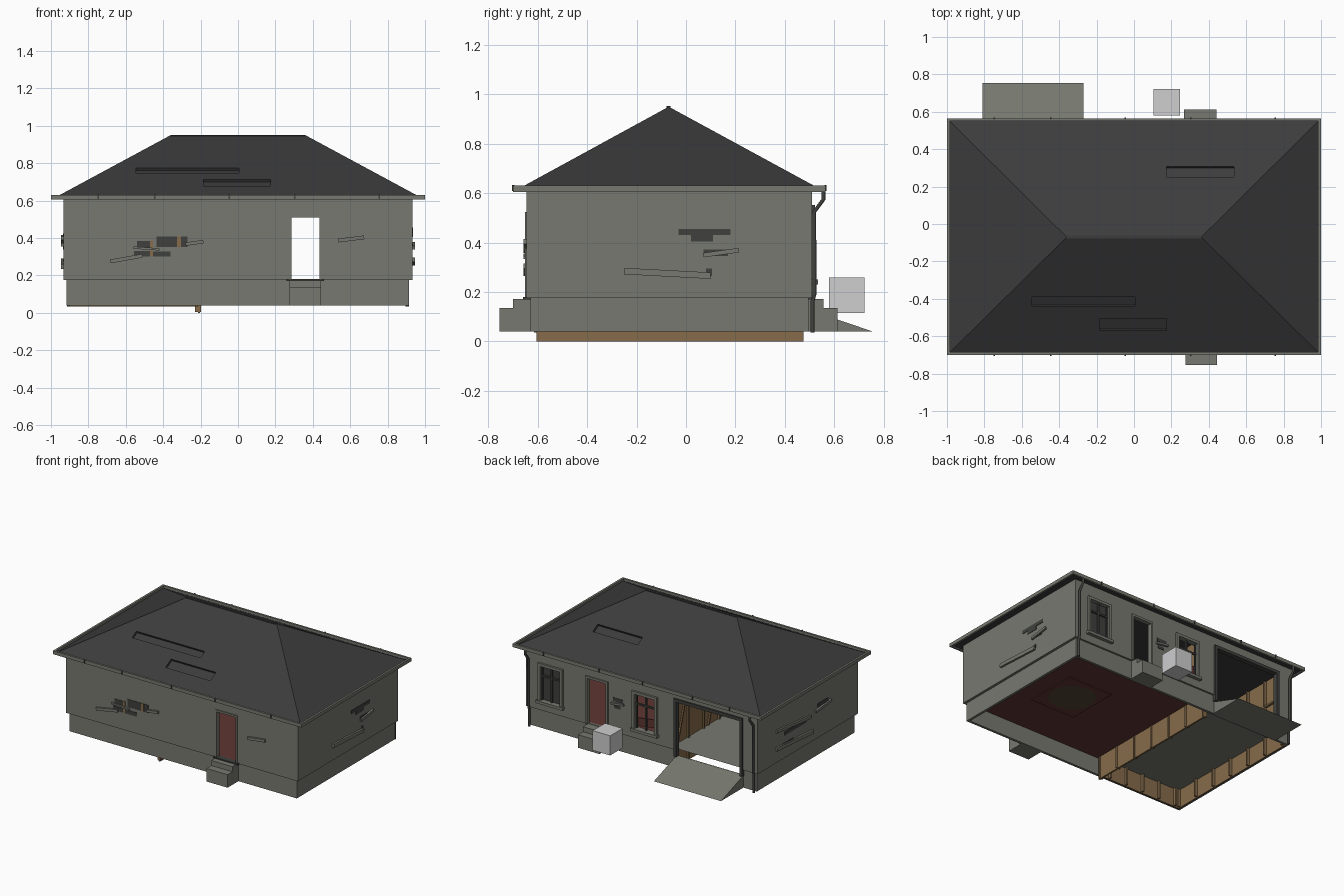
import bpy, bmesh, math
from mathutils import Matrix, Vector

if "Cube" in bpy.data.objects:
    bpy.data.objects.remove(bpy.data.objects["Cube"])


def material(name, r, g, b):
    m = bpy.data.materials.new(name)
    m.diffuse_color = (r, g, b, 1)
    m.use_nodes = True
    m.node_tree.nodes["Principled BSDF"].inputs["Base Color"].default_value = m.diffuse_color
    return m


GREY = material("grey plaster", .185, .19, .16)
ROOF = material("charcoal roofing", .045, .045, .045)
DARK = material("dark trim", .05, .053, .048)
TAN = material("timber", .24, .15, .07)
RED = material("maroon floor", .115, .037, .032)
BROWN = material("brown boards", .085, .06, .035)
WHITE = material("pale crate", .62, .62, .63)


def add(name, bm, mat):
    me = bpy.data.meshes.new(name)
    bmesh.ops.recalc_face_normals(bm, faces=bm.faces[:])
    bm.to_mesh(me)
    bm.free()
    me.materials.append(mat)
    ob = bpy.data.objects.new(name, me)
    bpy.context.collection.objects.link(ob)
    return ob


def box(name, lo, hi, mat, rot=None):
    lo, hi = Vector(lo), Vector(hi)
    bm = bmesh.new()
    m = Matrix.Translation((lo + hi) / 2)
    if rot:
        m = m @ Matrix.Rotation(math.radians(rot[1]), 4, rot[0])
    bmesh.ops.create_cube(bm, size=1, matrix=m @ Matrix.Diagonal((*(hi - lo), 1)))
    return add(name, bm, mat)


def prism(name, yz, x0, x1, mat):
    bm = bmesh.new()
    f = bm.faces.new([bm.verts.new((x0, y, z)) for y, z in yz])
    r = bmesh.ops.extrude_face_region(bm, geom=[f])
    bmesh.ops.translate(bm, vec=(x1 - x0, 0, 0),
                        verts=[v for v in r["geom"] if isinstance(v, bmesh.types.BMVert)])
    return add(name, bm, mat)


def cut(ob, cutters):
    for c in cutters:
        mod = ob.modifiers.new("cut", "BOOLEAN")
        mod.operation, mod.solver, mod.object = "DIFFERENCE", "EXACT", c
    me = bpy.data.meshes.new_from_object(ob.evaluated_get(bpy.context.evaluated_depsgraph_get()))
    ob.modifiers.clear()
    ob.data = me
    for c in cutters:
        bpy.data.objects.remove(c)


def opening(x0, x1, z0, z1, y0, y1):
    return box("cutter", (x0, y0, z0), (x1, y1, z1), GREY)


def frame(name, x0, x1, z0, z1, y0, y1, w, mat, bottom=True):
    box(name + "_left", (x0 - w, y0, z0), (x0, y1, z1), mat)
    box(name + "_right", (x1, y0, z0), (x1 + w, y1, z1), mat)
    box(name + "_head", (x0 - w, y0, z1), (x1 + w, y1, z1 + w), mat)
    if bottom:
        box(name + "_sill", (x0 - w * 1.4, y0, z0 - w), (x1 + w * 1.4, y1 + .01, z0), mat)


# outer walls with doors, windows and garage opening; timber on the inside
GARAGE = (-.80, -.28, .125, .535)
WINDOWS = ((-.11, .05), (.65, .81))
walls = box("walls", (-.933, -.645, .175), (.933, .51, .612), GREY)
cut(walls, [box("cutter", (-.908, -.62, .1), (.908, .485, .7), GREY),
            opening(.28, .44, .16, .515, -.8, .8),
            opening(*GARAGE, .3, .7)]
    + [opening(a, b, .25, .50, .3, .7) for a, b in WINDOWS])
walls.data.materials.clear()
for m in (GREY, TAN):
    walls.data.materials.append(m)
for p in walls.data.polygons:
    c = p.center
    inside = abs(c.x) < .9085 and -.6205 < c.y < .4855 and .18 < c.z < .61
    p.material_index = int(inside and abs(p.normal.z) < .5)

# foundation, open underneath
base = box("foundation", (-.918, -.63, .04), (.915, .497, .176), GREY)
cut(base, [box("cutter", (-.90, -.612, 0), (.897, .479, .3), GREY),
           opening(GARAGE[0], GARAGE[1], GARAGE[2], .3, .3, .7)])

# floors
box("living_floor", (-.2, -.615, .165), (.9, .48, .176), RED)
box("floor_frame", (.27, -.3, .16), (.63, .09, .165), RED)
bm = bmesh.new()
bmesh.ops.create_circle(bm, cap_ends=True, segments=9, radius=.16,
                        matrix=Matrix.Translation((.45, -.1, .158)) @ Matrix.Rotation(math.pi, 4, "X"))
hole = add("floor_hole_boards", bm, BROWN)
bm = bmesh.new()
bm.faces.new([bm.verts.new(p) for p in
              ((-.9, -.612, .17), (-.9, .48, .17), (-.217, .48, .17), (-.217, -.612, .17))])
slab = add("garage_floor_underside", bm, GREY)
for ob in (hole, slab):
    if ob.data.polygons[0].normal.z > 0:
        ob.data.flip_normals()

# timber partition, garage lining and studs
box("partition", (-.215, -.605, 0), (-.203, .475, .605), TAN)
box("garage_front_lining", (-.9, -.615, .035), (-.215, -.605, .605), TAN)
box("garage_side_lining", (-.902, -.605, .035), (-.892, .475, .605), TAN)
for i in range(7):
    y = -.6 + i * .177
    box("partition_stud", (-.23, y, .005), (-.197, y + .012, .6), TAN)
    box("side_stud", (-.892, y, .04), (-.872, y + .012, .6), TAN)
    if i < 6 and i % 2:
        box("partition_brace", (-.225, y + .08, .02), (-.215, y + .092, .58), TAN, ("X", 17))
for i in range(5):
    x = -.86 + i * .14
    box("front_stud", (x, -.605, .04), (x + .012, -.585, .6), TAN)
for z in (.2, .4):
    box("side_rail", (-.892, -.6, z), (-.875, .47, z + .012), TAN)
    box("front_rail", (-.89, -.605, z), (-.22, -.588, z + .012), TAN)

# hip roof with torn shallow recesses
bm = bmesh.new()
e = [bm.verts.new(p) for p in ((-.985, -.687, .613), (.985, -.687, .613),
                               (.985, .55, .613), (-.985, .55, .613))]
r0, r1 = bm.verts.new((-.36, -.07, .95)), bm.verts.new((.36, -.07, .95))
for f in (e[::-1], (e[0], e[1], r1, r0), (e[1], e[2], r1), (e[2], e[3], r0, r1), (e[3], e[0], r0)):
    bm.faces.new(f)
roof = add("hip_roof", bm, ROOF)
holes = []
for x0, x1, y0, y1 in ((-.545, .005, -.44, -.39), (-.185, .175, -.57, -.505), (.175, .535, .25, .308)):
    y = (y0 + y1) / 2
    z = .95 - abs(y + .07) * .337 / .618
    a = 28.6 if y < 0 else -28.6
    h = (y1 - y0) / 2 / math.cos(math.radians(a))
    holes.append(box("cutter", (x0, y - h, z - .016), (x1, y + h, z + .016), ROOF, ("X", a)))
cut(roof, holes)
box("ridge_cap", (-.36, -.078, .94), (.36, -.062, .952), ROOF)

# gutters round the eaves
for s in (-1, 1):
    box("side_gutter", (min(s, s * .985), -.70, .605), (max(s, s * .985), .565, .63), GREY)
box("front_gutter", (-1, -.70, .605), (1, -.685, .63), GREY)
box("back_gutter", (-1, .55, .605), (1, .565, .63), GREY)
for x in (-.75, -.45, -.05, .3, .75):
    for y in (-.705, .56):
        box("gutter_bracket", (x, y, .608), (x + .008, y + .01, .632), DARK)

# downpipes at the back corners
for x in (-.905, .905):
    cu = bpy.data.curves.new("downpipe", "CURVE")
    cu.dimensions, cu.bevel_depth, cu.bevel_resolution, cu.use_fill_caps = "3D", .009, 1, True
    sp = cu.splines.new("POLY")
    path = ((.557, .612), (.557, .575), (.52, .525), (.52, .19), (.512, .16), (.512, .035))
    sp.points.add(len(path) - 1)
    for p, (y, z) in zip(sp.points, path):
        p.co = (x, y, z, 1)
    cu.materials.append(DARK)
    bpy.context.collection.objects.link(bpy.data.objects.new("downpipe", cu))

# steps, ramp and crate
prism("front_steps", ((-.63, .04), (-.755, .04), (-.755, .135), (-.70, .135), (-.70, .172), (-.63, .172)),
      .275, .445, GREY)
prism("back_steps", ((.49, .04), (.613, .04), (.613, .135), (.557, .135), (.557, .172), (.49, .172)),
      .267, .44, GREY)
prism("garage_ramp", ((.497, .04), (.755, .04), (.497, .128)), -.81, -.27, GREY)
box("crate", (.105, .58, .115), (.246, .722, .258), WHITE)

# door, garage and window frames
frame("front_door_frame", .285, .435, .176, .51, -.652, -.62, .014, GREY, False)
frame("back_door_frame", .285, .435, .176, .51, .485, .518, .016, GREY, False)
frame("garage_frame", -.795, -.285, .13, .53, .485, .522, .022, DARK, False)
box("front_threshold", (.26, -.66, .17), (.46, -.62, .18), DARK)
for i, (a, b) in enumerate(WINDOWS):
    frame("window_frame", a, b, .25, .50, .495, .525, .02, GREY)
    box("window_mullion", ((a + b) / 2 - .006, .495, .25), ((a + b) / 2 + .006, .508, .50), DARK)
    box("window_transom", (a, .495, .42), (b, .508, .432), DARK)
    for x in (a, b - .01):
        box("window_sash", (x, .495, .25), (x + .01, .506, .50), DARK)
    if i:
        box("window_glass", (a, .492, .25), (b, .496, .50), DARK)
    else:
        box("boarded_window", (a, .486, .27), (b, .492, .33), RED, ("Y", 8))

# damaged patches: thin dark plates, exposed studs and loose boards
def patch(side, u0, u1, z0, z1, mat=DARK, out=.003, turn=0, name="wall_hole"):
    if side in ("front", "back"):
        a, b = (-.645 - out, -.643) if side == "front" else (.508, .51 + out)
        box(name, (u0, a, z0), (u1, b, z1), mat, ("Y", turn))
    else:
        a, b = (.931, .933 + out) if side == "right" else (-.933 - out, -.931)
        box(name, (a, u0, z0), (b, u1, z1), mat, ("X", turn))


for h in (("front", -.54, -.47, .35, .383), ("front", -.435, -.27, .352, .408),
          ("front", -.555, -.46, .30, .33), ("front", -.455, -.36, .30, .328),
          ("back", .15, .23, .40, .425), ("back", .17, .22, .35, .37),
          ("right", -.03, .18, .43, .455), ("right", .02, .11, .405, .43),
          ("right", .07, .17, .345, .372), ("right", .08, .105, .265, .295),
          ("left", -.05, .2, .34, .365), ("left", .1, .3, .265, .285), ("left", -.3, -.18, .40, .425)):
    patch(*h)
for x0, x1, z0, z1 in ((-.325, -.305, .352, .408), (-.47, -.455, .30, .385)):
    patch("front", x0, x1, z0, z1, TAN, .005, 0, "exposed_stud")
for b in (("front", -.685, -.51, .28, .30, -10), ("front", -.28, -.185, .365, .383, -8),
          ("front", -.56, -.42, .338, .35, 4), ("front", .535, .675, .385, .405, -7),
          ("back", .14, .24, .38, .395, 8), ("right", -.25, .1, .262, .288, -3),
          ("right", .07, .215, .35, .368, 8), ("left", -.12, .3, .25, .275, 4),
          ("left", -.1, .3, .375, .395, 6), ("left", -.33, -.15, .38, .398, -6)):
    patch(*b[:5], GREY, .014, b[5], "loose_board")
